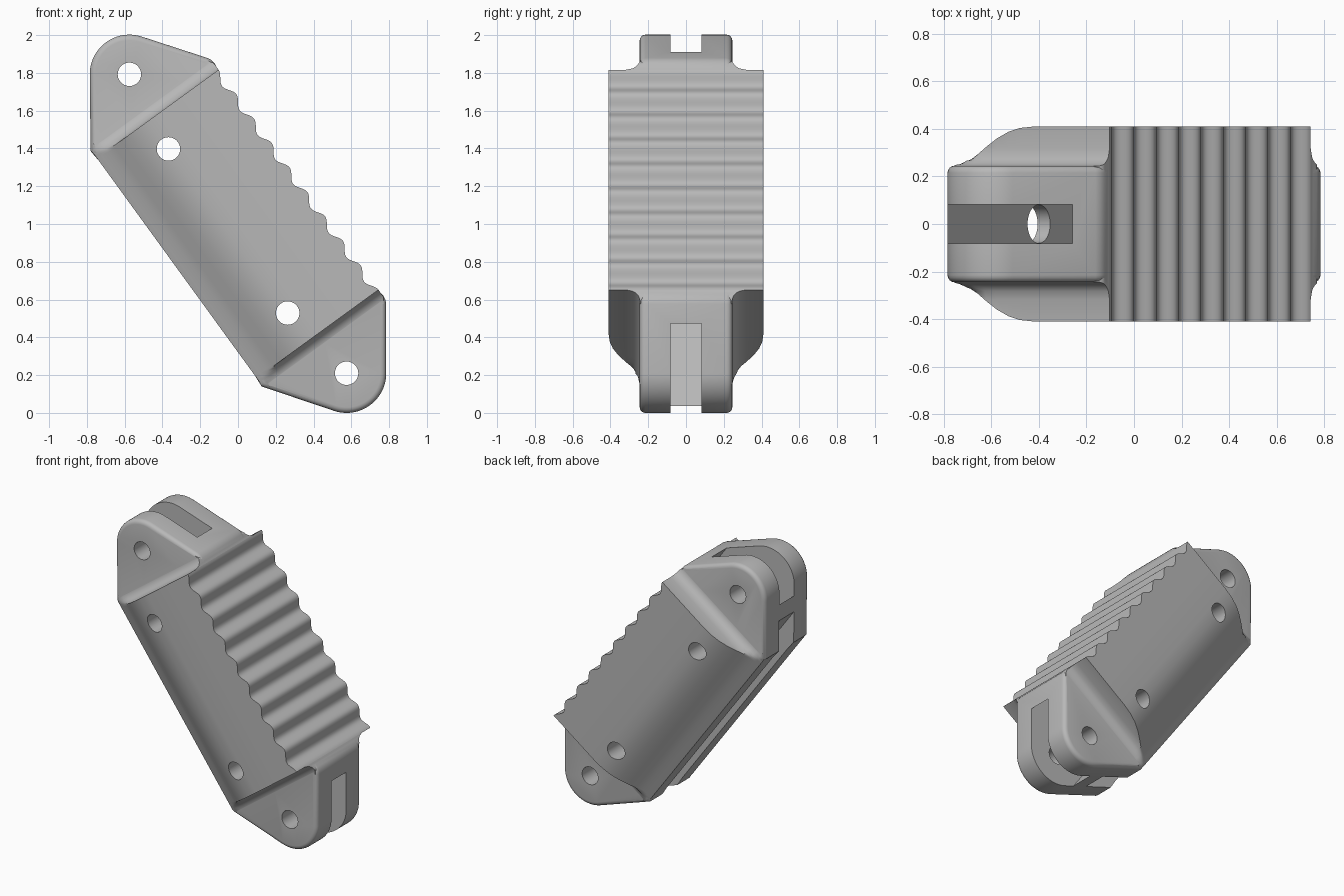
import bpy, bmesh, math
from mathutils import Matrix, Vector

cube = bpy.data.objects.get("Cube")
if cube:
    bpy.data.objects.remove(cube, do_unlink=True)

# One plain grey for the whole part
grey = bpy.data.materials.new("plain grey")
grey.use_nodes = True
tone = (0.48, 0.48, 0.48, 1)
grey.diffuse_color = tone
grey.node_tree.nodes["Principled BSDF"].inputs["Base Color"].default_value = tone

END = 0.72        # half length of the wide grip
LUG_Y = 0.245     # half width of the end lugs
FILLET = 0.075
RIBS = 9


def to_object(name, bm):
    bmesh.ops.recalc_face_normals(bm, faces=bm.faces)
    mesh = bpy.data.meshes.new(name)
    bm.to_mesh(mesh)
    bm.free()
    mesh.materials.append(grey)
    obj = bpy.data.objects.new(name, mesh)
    bpy.context.collection.objects.link(obj)
    return obj


def combine(target, other, operation):
    other.hide_render = True
    mod = target.modifiers.new(operation.lower(), 'BOOLEAN')
    mod.operation, mod.solver, mod.object = operation, 'EXACT', other
    bpy.context.view_layer.objects.active = target
    bpy.ops.object.modifier_apply(modifier=mod.name)
    bpy.data.objects.remove(other, do_unlink=True)


def rib_height(x):
    return 0.378 + 0.018 * math.cos(math.pi * RIBS * (x + END) / END)


def clamp(value, limit):
    return max(-limit, min(limit, value))


def grip():
    # Half section from the ribbed edge, sweeping in to the narrow back
    side = [(0.41, 0.2), (0.41, 0.0), (0.404, -0.07), (0.388, -0.13), (0.36, -0.19),
            (0.325, -0.245), (0.293, -0.29), (0.268, -0.33), (0.25, -0.37), (0.235, -0.4)]
    # Stations: filleted end, ribbed length, filleted end
    steps = RIBS * 16
    stations = [(-END + 2 * END * i / steps, 1.0) for i in range(steps + 1)]
    for i in range(9):
        s = FILLET * i / 8
        limit = LUG_Y - 0.002 + FILLET - math.sqrt(FILLET ** 2 - (FILLET - s) ** 2)
        stations.insert(0, (-END - s, limit))
        stations.append((END + s, limit))
    bm = bmesh.new()
    rings = []
    for x, limit in stations:
        half = [(0.41, rib_height(clamp(x, END)))] + side
        loop = half + [(-y, z) for y, z in reversed(half)]
        # Stay inside the sloping edge of the lug
        reach = 0.4 - max(0, abs(x) - 0.76) * 0.73
        rings.append([bm.verts.new((x, clamp(y, limit), clamp(z, reach))) for y, z in loop])
    for a, b in zip(rings, rings[1:]):
        for i in range(len(a)):
            j = (i + 1) % len(a)
            bm.faces.new((a[i], a[j], b[j], b[i]))
    bm.faces.new(rings[0])
    bm.faces.new(rings[-1])
    bmesh.ops.remove_doubles(bm, verts=bm.verts, dist=1e-5)
    return to_object("grip_body", bm)


def lug(sign):
    # Rounded triangle around the pivot, extruded across the width
    outline = [(0.66, -0.397), (0.77, -0.405)]
    for i in range(25):
        a = math.radians(-54 + 108 * i / 24)
        outline.append((0.978 + 0.21 * math.cos(a), 0.21 * math.sin(a)))
    outline += [(0.805, 0.385), (0.785, 0.395), (0.76, 0.399), (0.722, 0.394), (0.66, 0.335)]
    bm = bmesh.new()
    face = bm.faces.new([bm.verts.new((sign * x, -LUG_Y, z)) for x, z in outline])
    new = bmesh.ops.extrude_face_region(bm, geom=[face])["geom"]
    verts = [g for g in new if isinstance(g, bmesh.types.BMVert)]
    bmesh.ops.translate(bm, verts=verts, vec=(0, 2 * LUG_Y, 0))
    rims = [e for e in bm.edges if abs(e.verts[0].co.y - e.verts[1].co.y) < 1e-4]
    bmesh.ops.bevel(bm, geom=rims, offset=0.03, segments=4, profile=0.5, affect='EDGES')
    return to_object("end_lug", bm)


def rod(x, z, radius, depth, across):
    bm = bmesh.new()
    turn = Matrix.Rotation(math.pi / 2, 4, 'X') if across else Matrix.Identity(4)
    bmesh.ops.create_cone(bm, cap_ends=True, segments=40, radius1=radius, radius2=radius,
                          depth=depth, matrix=Matrix.Translation((x, 0, z)) @ turn)
    return to_object("hole_cutter", bm)


def channel(bottom, top):
    bm = bmesh.new()
    bmesh.ops.create_cube(bm, size=1, matrix=Matrix.Translation((0, 0, (bottom + top) / 2))
                          @ Matrix.Diagonal((3, 0.164, top - bottom, 1)))
    return to_object("channel_cutter", bm)


body = grip()
for sign in (-1, 1):
    combine(body, lug(sign), 'UNION')

# Long inner channel and open back channel, with a thin web between them
combine(body, channel(-0.215, 0.325), 'DIFFERENCE')
combine(body, channel(-0.6, -0.28), 'DIFFERENCE')

# Pivot holes, cross holes and web holes
for sign in (-1, 1):
    combine(body, rod(sign * 0.978, 0, 0.062, 1.5, True), 'DIFFERENCE')
    combine(body, rod(sign * 0.537, -0.065, 0.062, 1.5, True), 'DIFFERENCE')
    combine(body, rod(sign * 0.385, -0.35, 0.081, 0.36, False), 'DIFFERENCE')

# Lean the finished part and lift it to the ground plane
body.name = "ribbed_grip_with_lugs"
body.data.transform(Matrix.Translation((0, 0, 1)) @ Matrix.Rotation(math.radians(54), 4, 'Y'))
low = min(v.co.z for v in body.data.vertices)
body.data.transform(Matrix.Translation(Vector((0, 0, -low))))
bpy.ops.object.select_all(action='DESELECT')
body.select_set(True)
bpy.context.view_layer.objects.active = body
bpy.ops.object.shade_smooth_by_angle(angle=math.radians(32))
